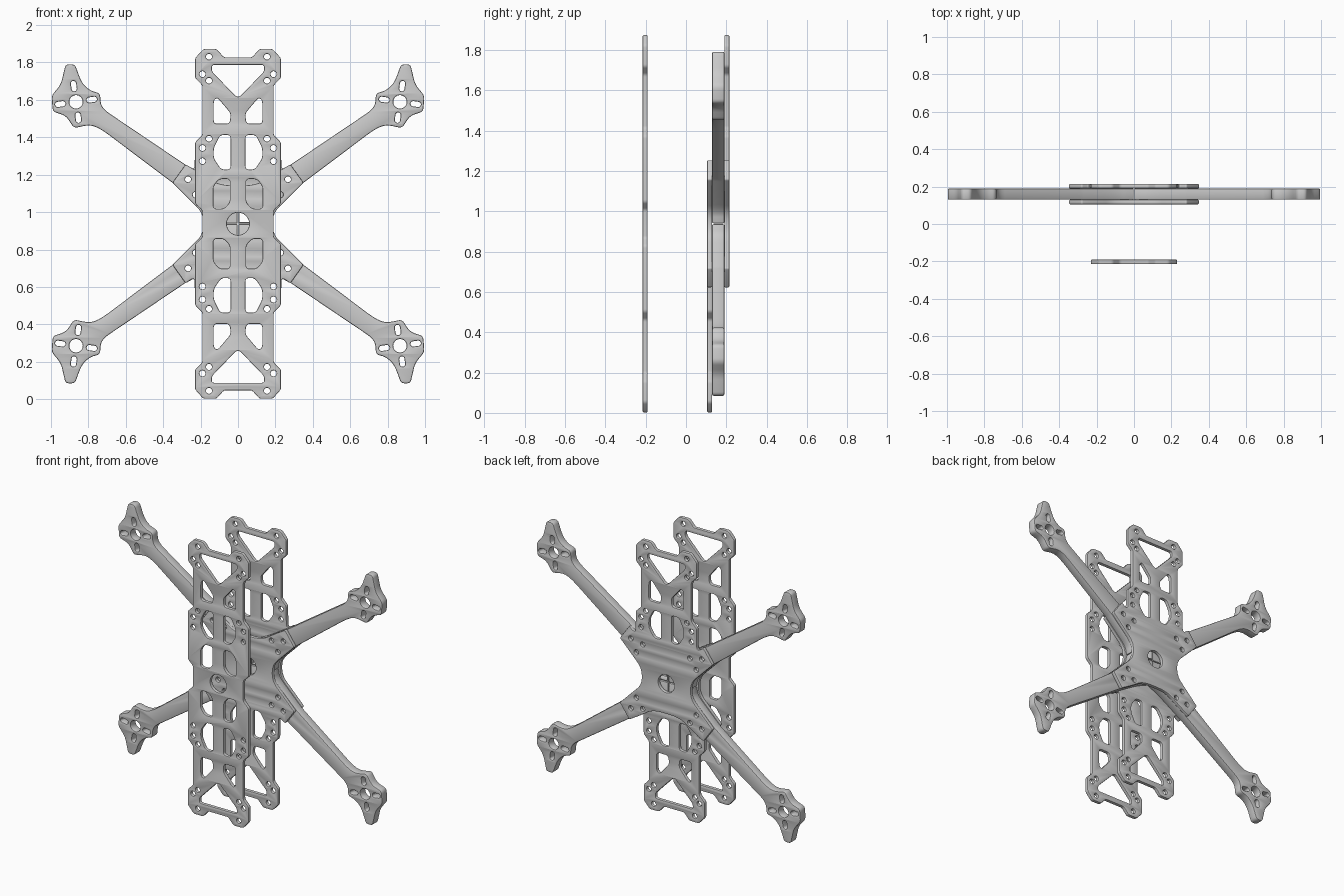
import bpy, bmesh, math
from mathutils import Vector

if "Cube" in bpy.data.objects:
    bpy.data.objects.remove(bpy.data.objects["Cube"])

ZC = 0.9375          # height of the frame centre; profiles are drawn around it


def mirror_x(pts):
    return [(-p[0],) + tuple(p[1:]) for p in reversed(pts)]


def flip(pts, sx=1, sz=1):
    return [(p[0] * sx, p[1] * sz) + tuple(p[2:]) for p in pts]


def rounded(pts, r=0.02, n=5):
    """Round polygon corners; a third value on a point overrides the radius."""
    out = []
    for i, p in enumerate(pts):
        c = Vector(p[:2])
        rad = p[2] if len(p) > 2 else r
        a = Vector(pts[i - 1][:2]) - c
        b = Vector(pts[(i + 1) % len(pts)][:2]) - c
        a = c + a.normalized() * min(rad, a.length * 0.45)
        b = c + b.normalized() * min(rad, b.length * 0.45)
        for k in range(n + 1):
            t = k / n
            out.append(a * (1 - t) ** 2 + c * 2 * t * (1 - t) + b * t * t)
    return out


def circle(x, z, r, n=24):
    return [Vector((x + r * math.cos(2 * math.pi * k / n),
                    z + r * math.sin(2 * math.pi * k / n))) for k in range(n)]


def slot(x, z, ang, half, r, n=8):
    out = []
    for end in (0, math.pi):
        for k in range(n + 1):
            t = ang + end - math.pi / 2 + math.pi * k / n
            out.append(Vector((x + half * math.cos(ang + end) + r * math.cos(t),
                               z + half * math.sin(ang + end) + r * math.sin(t))))
    return out


def plate(name, loops, y0, y1, bevel):
    """Filled flat profile (first loop outside, the rest holes) with bevelled edges."""
    cu = bpy.data.curves.new(name, 'CURVE')
    cu.dimensions = '2D'
    cu.fill_mode = 'BOTH'
    cu.extrude = (y1 - y0) / 2 - bevel
    cu.bevel_depth = bevel
    cu.bevel_resolution = 1
    cu.offset = -bevel
    for loop in loops:
        sp = cu.splines.new('POLY')
        sp.points.add(len(loop) - 1)
        for q, p in zip(sp.points, loop):
            q.co = (p[0], p[1], 0, 1)
        sp.use_cyclic_u = True
    ob = bpy.data.objects.new(name, cu)
    bpy.context.collection.objects.link(ob)
    ob.location = (0, (y0 + y1) / 2, ZC)
    ob.rotation_euler = (math.pi / 2, 0, 0)
    bpy.ops.object.select_all(action='DESELECT')
    ob.select_set(True)
    bpy.context.view_layer.objects.active = ob
    bpy.ops.object.convert(target='MESH')
    ob = bpy.context.object
    bm = bmesh.new()
    bm.from_mesh(ob.data)
    bmesh.ops.remove_doubles(bm, verts=bm.verts, dist=0.0002)
    bmesh.ops.recalc_face_normals(bm, faces=bm.faces)
    bm.to_mesh(ob.data)
    bm.free()
    bpy.ops.object.shade_smooth_by_angle(angle=math.radians(30))
    return ob


# Lattice edge with corner lobes (right side, going up)
LATTICE = [(.23, .435), (.19, .475), (.19, .74), (.23, .78), (.23, .885),
           (.185, .935), (.115, .935), (.075, .89)]
# Star hub edge
SIDE = [(.185, .055, .05), (.35, .22, .01), (.28, .318, .01)]
ARCH = [(.19, .265, .08), (.1, .205, .08)]

# Lattice windows (right side)
TOP_WINDOW = [(.14, .85), (.14, .815), (.01, .68), (-.01, .68), (-.14, .815), (-.14, .85)]
TRIANGLE = [(.13, .66), (.13, .535), (.045, .535), (.038, .59), (.11, .675)]
MID_WINDOW = [(.04, .475), (.095, .475), (.13, .405), (.13, .35), (.09, .29), (.04, .29)]
HUB_WINDOW = [(.043, .24), (.10, .24), (.132, .20), (.132, .08), (.075, .08), (.043, .115)]
LATTICE_HOLES = [(.155, .893), (.19, .80), (.19, .437 - .005), (.19, .335), (.15, .455)]
LATTICE_HOLES = [(.155, .893), (.19, .80), (.155, .765), (.155, .455), (.19, .335), (.19, .405)]
ARM_HOLES = [(.267, .238), (.178, .22), (.226, .155)]


def lattice_cuts(s, hub):
    """Windows and screw holes of one lattice half; s is up (1) or down (-1)."""
    loops = [rounded(flip(TOP_WINDOW, 1, s), .015)]
    for sx in (1, -1):
        for w in [TRIANGLE, MID_WINDOW] + ([HUB_WINDOW] if hub else []):
            loops.append(rounded(flip(w, sx, s), .02))
        loops += [circle(sx * x, s * z, .016) for x, z in LATTICE_HOLES]
    return loops


# Front lattice plate
quarter = [(.19, .07), (.23, .108)] + LATTICE
right = list(reversed(flip(quarter, 1, -1))) + quarter
plate("front_plate", [rounded(right + mirror_x(right), .012), circle(0, 0, .06, 40)]
      + lattice_cuts(1, True) + lattice_cuts(-1, True), -.215, -.19, .005)

# Two star hub plates, each with a half lattice (one down, one up)
right = list(reversed(flip(SIDE + ARCH, 1, -1))) + SIDE + [(.232, .285, .03)] + LATTICE
for name, s, y0 in (("middle_hub_plate", -1, .105), ("back_hub_plate", 1, .19)):
    holes = [circle(sx * x, sz * z, .016) for x, z in ARM_HOLES
             for sx in (1, -1) for sz in (1, -1)]
    outline = rounded(flip(right + mirror_x(right), 1, s), .012)
    plate(name, [outline, circle(0, 0, .06, 40)] + holes + lattice_cuts(s, False),
          y0, y0 + .025, .005)

# Four motor arms clamped between the hub plates
ARM = [(.002, .002, .004), (.175, .002, .004), (.185, .06, .05), (.347, .217, .01),
       (.73, .505, .06), (.79, .53, .04), (.877, .512), (.92, .578, .03), (.99, .60),
       (.997, .685), (.947, .745, .03), (.922, .853), (.872, .853), (.835, .752, .05),
       (.79, .712, .04), (.738, .698), (.732, .62, .05), (.278, .314, .01),
       (.1, .203, .08), (.002, .16, .004)]
MOTOR = (.866, .652)
cuts = [circle(*MOTOR, .036, 32)] + [circle(x, z, .016) for x, z in ARM_HOLES]
for k in range(4):
    a = math.radians(-8 + 90 * k)
    cuts.append(slot(MOTOR[0] + .085 * math.cos(a), MOTOR[1] + .085 * math.sin(a),
                     a, .014, .014))
for sx, side in ((1, "right"), (-1, "left")):
    for sz, level in ((1, "upper"), (-1, "lower")):
        loops = [rounded(ARM)] + cuts
        plate(f"{level}_{side}_arm", [flip(l, sx, sz) for l in loops], .13, .19, .007)
